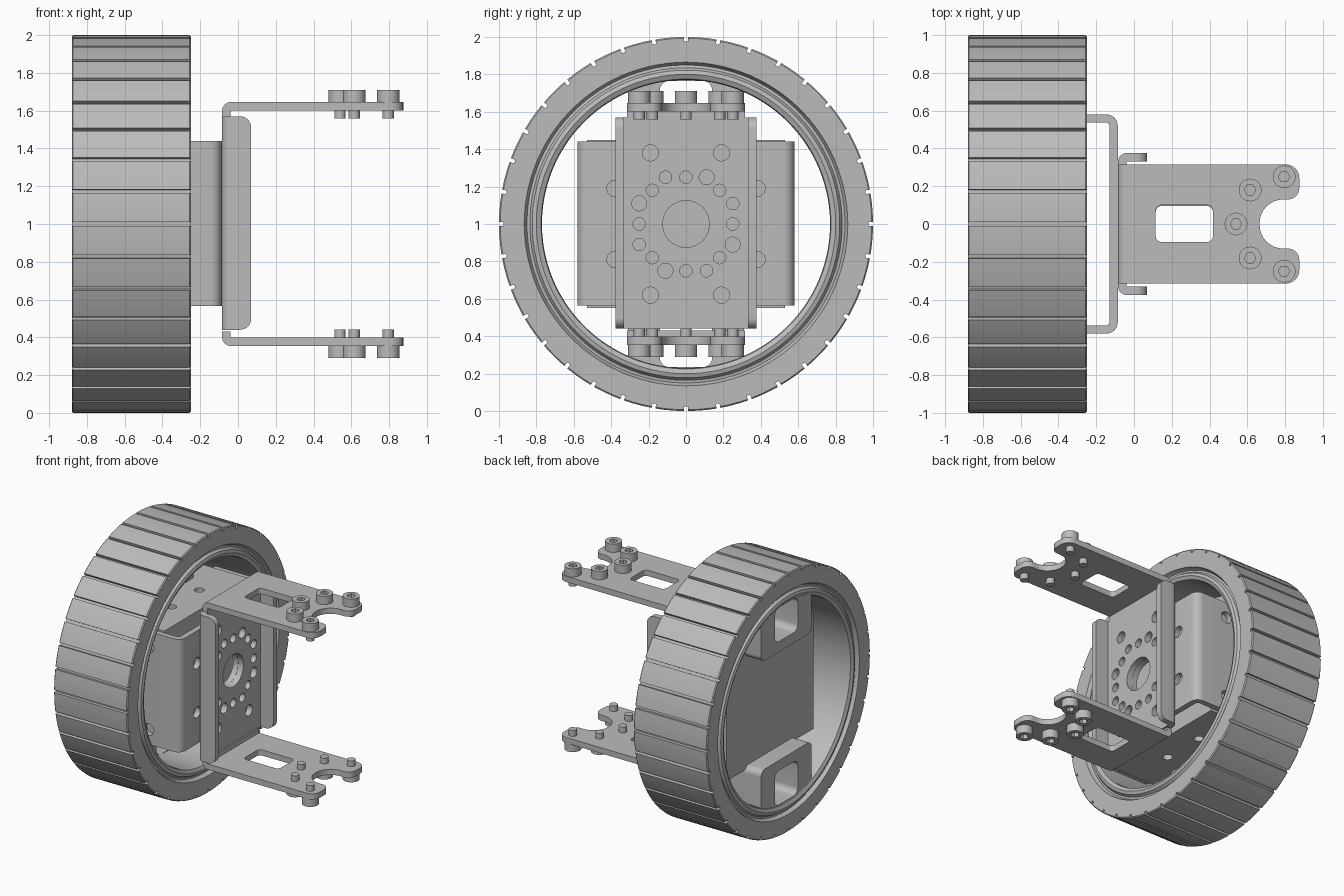
import bpy, bmesh
from math import sin, cos, tan, pi, radians
from mathutils import Vector, Matrix

old = bpy.data.objects.get("Cube")
if old:
    bpy.data.objects.remove(old)

grey = bpy.data.materials.new("plain_grey")
grey.use_nodes = True
grey.diffuse_color = (0.5, 0.5, 0.5, 1)
grey.node_tree.nodes["Principled BSDF"].inputs["Base Color"].default_value = (0.5, 0.5, 0.5, 1)

FLIP = Matrix.Translation((0, 0, 2)) @ Matrix.Rotation(pi, 4, 'X')  # top part to bottom part


def rounded(points):
    """Outline from (u, v[, radius]) corners, each corner filleted."""
    out, n = [], len(points)
    for i, p in enumerate(points):
        c = Vector(p[:2])
        r = p[2] if len(p) > 2 else 0
        if not r:
            out.append(c)
            continue
        a = (Vector(points[i - 1][:2]) - c).normalized()
        b = (Vector(points[(i + 1) % n][:2]) - c).normalized()
        half = a.angle(b) / 2
        mid = c + (a + b).normalized() * r / sin(half)
        s, e = c + a * r / tan(half) - mid, c + b * r / tan(half) - mid
        sweep = s.angle_signed(e)
        for k in range(9):
            t = -sweep * k / 8
            out.append(mid + Vector((s.x * cos(t) - s.y * sin(t), s.x * sin(t) + s.y * cos(t))))
    return out


def rect(u0, u1, v0, v1, r=0):
    return rounded([(u0, v0, r), (u1, v0, r), (u1, v1, r), (u0, v1, r)])


def circle(u, v, r, n=32):
    return [(u + r * cos(2 * pi * k / n), v + r * sin(2 * pi * k / n)) for k in range(n)]


def prism(bm, outline, axis, lo, hi):
    """Extrude a flat outline along an axis."""
    place = {'x': lambda u, v, w: (w, u, v),
             'y': lambda u, v, w: (u, w, v),
             'z': lambda u, v, w: (u, v, w)}[axis]
    rings = [[bm.verts.new(place(p[0], p[1], w)) for p in outline] for w in (lo, hi)]
    faces = [bm.faces.new(rings[0]), bm.faces.new(rings[1][::-1])]
    n = len(outline)
    for i in range(n):
        j = (i + 1) % n
        faces.append(bm.faces.new((rings[0][i], rings[1][i], rings[1][j], rings[0][j])))
    bmesh.ops.recalc_face_normals(bm, faces=faces)


def mesh_object(name, bm):
    mesh = bpy.data.meshes.new(name)
    bm.to_mesh(mesh)
    bm.free()
    obj = bpy.data.objects.new(name, mesh)
    bpy.context.scene.collection.objects.link(obj)
    return obj


def finish(obj):
    obj.data.materials.clear()
    obj.data.materials.append(grey)
    bpy.ops.object.select_all(action='DESELECT')
    obj.select_set(True)
    bpy.context.view_layer.objects.active = obj
    bpy.ops.object.shade_smooth_by_angle(angle=radians(32))
    return obj


def part(name, solids, cuts=()):
    """Build a part from prisms and cut holes out of it."""
    bm = bmesh.new()
    for s in solids:
        prism(bm, *s)
    obj = mesh_object(name, bm)
    if cuts:
        cb = bmesh.new()
        for c in cuts:
            prism(cb, *c)
        cutter = mesh_object("cutter", cb)
        cutter.hide_render = True
        mod = obj.modifiers.new("holes", 'BOOLEAN')
        mod.operation, mod.solver, mod.object = 'DIFFERENCE', 'EXACT', cutter
        dg = bpy.context.evaluated_depsgraph_get()
        cut_mesh = bpy.data.meshes.new_from_object(obj.evaluated_get(dg))
        obj.modifiers.clear()
        obj.data = cut_mesh
        bpy.data.objects.remove(cutter)
    return finish(obj)


def copy(obj, name, matrix):
    dup = bpy.data.objects.new(name, obj.data)
    bpy.context.scene.collection.objects.link(dup)
    dup.matrix_world = matrix
    return dup


# Wheel: lathed ring with tread slots across the outside
half = [(0.77, 0.28), (0.775, 0.302), (0.8, 0.315), (0.822, 0.308), (0.835, 0.288),
        (0.85, 0.285), (0.86, 0.3), (0.865, 0.315), (0.993, 0.315), (1, 0.308)]
profile = half + [(r, -x) for r, x in reversed(half)]
spokes = []
for k in range(36):
    a = k * 10
    spokes += [(a - 0.6, 1), (a - 0.6, 0.975), (a + 0.6, 0.975), (a + 0.6, 1),
               (a + 3.5, 1), (a + 6.5, 1)]
bm = bmesh.new()
rings = []
for deg, limit in spokes:
    a = radians(deg)
    rings.append([bm.verts.new((x - 0.565, min(r, limit) * sin(a), 1 + min(r, limit) * cos(a)))
                  for r, x in profile])
for i, ring in enumerate(rings):
    nxt = rings[(i + 1) % len(rings)]
    for j in range(len(profile)):
        k = (j + 1) % len(profile)
        bm.faces.new((ring[j], ring[k], nxt[k], nxt[j]))
bmesh.ops.remove_doubles(bm, verts=bm.verts, dist=0.0001)
bmesh.ops.dissolve_degenerate(bm, edges=bm.edges, dist=0.0001)
bmesh.ops.recalc_face_normals(bm, faces=bm.faces)
finish(mesh_object("wheel", bm))

# Motor box inside the wheel, with shallow holes above and below
part("motor_box", [(rect(-0.53, 0.53, 0.55, 1.45), 'x', -0.72, -0.26)],
     [(circle(-0.45, y, 0.035), 'z', z - 0.05, z + 0.05)
      for y in (-0.17, 0.17) for z in (0.55, 1.45)])

# Tabs holding the box to the rim
tab = part("top_rim_tab",
           [(rounded([(-0.31, 1.42, 0.05), (0.31, 1.42, 0.05), (0.31, 1.77), (-0.31, 1.77)]),
             'x', -0.86, -0.6)],
           [(rect(-0.14, 0.14, 1.5, 1.765, 0.05), 'x', -1, -0.5)])
copy(tab, "bottom_rim_tab", FLIP)

# Hole pattern shared by both bracket webs
pattern = [(circle(0, 1, 0.125, 48), 'x', -0.2, 0)]
pairs = [(0, 0.25), (0.11, 0.25), (0.18, 0.18), (0.25, 0.11)]
for q in range(4):
    for i, (u, v) in enumerate(pairs):
        for _ in range(q):
            u, v = v, -u
        pattern.append((circle(u, 1 + v, 0.04 if i == 1 else 0.033, 24), 'x', -0.2, 0))
outer = [(circle(sy * 0.19, 1 + sz * 0.38, 0.043, 24), 'x', -0.2, 0)
         for sy in (-1, 1) for sz in (-1, 1)]
inner = [(circle(sy * 0.38, 1 + sz * 0.19, 0.043, 24), 'x', -0.2, 0)
         for sy in (-1, 1) for sz in (-1, 1)]

# Channel bracket around the motor box
part("motor_bracket",
     [(rounded([(-0.6, -0.58), (-0.086, -0.58, 0.06), (-0.086, 0.58, 0.06), (-0.6, 0.58),
                (-0.6, 0.537), (-0.13, 0.537, 0.02), (-0.13, -0.537, 0.02), (-0.6, -0.537)]),
       'z', 0.565, 1.44)],
     pattern[:1] + pattern[1:] + inner +
     [(circle(-0.36, 1 + s * 0.32, 0.045), 'y', -0.7, 0.7) for s in (-1, 1)])

# Arm bracket web with its bent sides
part("arm_bracket_web",
     [(rounded([(-0.085, -0.377, 0.05), (0, -0.377), (0, -0.332), (-0.04, -0.332),
                (-0.04, 0.332), (0, 0.332), (0, 0.377), (-0.085, 0.377, 0.05)]),
       'z', 0.44, 1.57)], pattern + outer)
for side, y in (("left", 0.332), ("right", -0.377)):
    part(side + "_side_flange",
         [(rounded([(0, 0.44), (0.07, 0.44, 0.06), (0.07, 1.57, 0.06), (0, 1.57)]),
           'y', y, y + 0.045)])

# Arms with window and forked end
bend = part("top_arm_bend",
            [(rounded([(-0.085, 1.57), (-0.04, 1.57), (-0.04, 1.602), (0, 1.602),
                       (0, 1.646), (-0.085, 1.646, 0.05)]), 'y', -0.315, 0.315)])
fork = [(0.875, 0.315, 0.07), (0.875, 0.13, 0.06), (0.665, 0.13, 0.125)]
arm = part("top_arm",
           [(rounded([(0, 0.315)] + fork + [(x, -y, r) for x, y, r in reversed(fork)]
                     + [(0, -0.315)]), 'z', 1.602, 1.646)],
           [(rect(0.115, 0.418, -0.095, 0.1, 0.03), 'z', 1.5, 1.7)])
copy(bend, "bottom_arm_bend", FLIP)
copy(arm, "bottom_arm", FLIP)

# Socket head screws
screw = part("top_screw", [(circle(0, 0, 0.06), 'z', 1.646, 1.71),
                           (circle(0, 0, 0.03, 24), 'z', 1.558, 1.646)],
             [(circle(0, 0, 0.03, 6), 'z', 1.675, 1.75)])
spots = [(0.54, 0), (0.615, 0.18), (0.615, -0.18), (0.795, 0.25), (0.795, -0.25)]
for i, (x, y) in enumerate(spots):
    move = Matrix.Translation((x, y, 0))
    if i:
        copy(screw, "top_screw_%d" % i, move)
    else:
        screw.matrix_world = move
    copy(screw, "bottom_screw_%d" % i, move @ FLIP)
